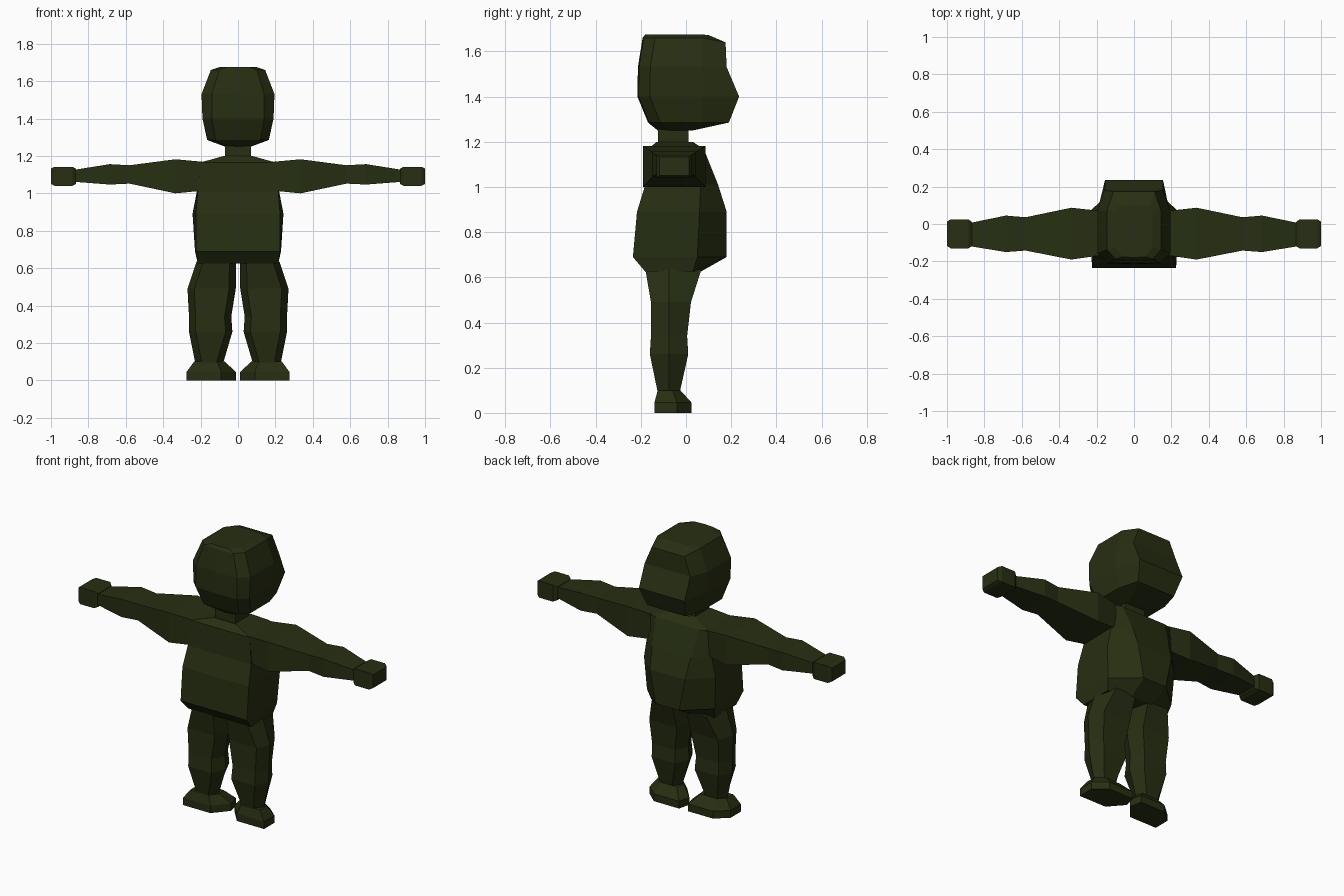
import bpy, bmesh

if "Cube" in bpy.data.objects:
    bpy.data.objects.remove(bpy.data.objects["Cube"])

green = bpy.data.materials.new("dark olive")
green.diffuse_color = (0.020, 0.028, 0.006, 1)
green.use_nodes = True
green.node_tree.nodes["Principled BSDF"].inputs["Base Color"].default_value = green.diffuse_color


def loft(name, rings):
    """Skin a stack of equal-sized rings, closing both ends."""
    bm = bmesh.new()
    rows = [[bm.verts.new(p) for p in ring] for ring in rings]
    n = len(rows[0])
    for a, b in zip(rows, rows[1:]):
        for i in range(n):
            j = (i + 1) % n
            bm.faces.new((a[i], a[j], b[j], b[i]))
    bm.faces.new(rows[0][::-1])
    bm.faces.new(rows[-1])
    bmesh.ops.recalc_face_normals(bm, faces=bm.faces)
    mesh = bpy.data.meshes.new(name)
    bm.to_mesh(mesh)
    bm.free()
    mesh.materials.append(green)
    obj = bpy.data.objects.new(name, mesh)
    bpy.context.collection.objects.link(obj)
    return obj


def flip(rings):
    return [[(-x, y, z) for x, y, z in ring] for ring in rings]


def mirrored_ring(half):
    """Complete a ring from its right half; points on x = 0 stay single."""
    return half + [(-x, y, z) for x, y, z in reversed(half) if x > 0]


# Head: (height, half width, front half width, front y, back y, back half width, back drop)
head = []
for z, w, wi, yf, yb, wb, drop in (
        (1.25, .07, .05, -.125, .03, .06, 0),
        (1.285, .165, .12, -.168, .19, .13, 0),
        (1.40, .19, .14, -.215, .235, .155, 0),
        (1.53, .195, .14, -.213, .18, .155, 0),
        (1.66, .145, .10, -.192, .175, .11, .02),
        (1.675, .10, .06, -.18, .10, .09, .003)):
    side_y = min(.07, yb - .02)
    head.append(mirrored_ring([(0, yf, z), (wi, yf + .005, z),
                               (w, yf + .055, z), (w, side_y, z),
                               (wb, yb, z - drop)]))
loft("head", head)

# Neck
loft("neck", [[(-.07, -.125, z), (.07, -.125, z), (.07, .01, z), (-.07, .01, z)]
              for z in (1.15, 1.26)])

# Torso: (height, front half width, front y, side half width, side y, back half width, back y)
torso = []
for z, wf, yf, w, ys, wb, yb in (
        (.625, .215, -.18, .215, .03, .07, .065),
        (.69, .225, -.235, .23, .05, .08, .18),
        (.89, .225, -.217, .243, .06, .12, .18),
        (1.01, .215, -.18, .22, .065, .13, .142),
        (1.165, .20, -.17, .20, .07, .15, .08),
        (1.20, .075, -.13, .075, .02, .05, .03)):
    torso.append(mirrored_ring([(wf, yf, z), (w, ys, z), (wb, yb, z)]))
loft("torso", torso)


def box_rings(table):
    """Rectangular sections along x: (x, y low, y high, z low, z high)."""
    return [[(x, y0, z0), (x, y1, z0), (x, y1, z1), (x, y0, z1)]
            for x, y0, y1, z0, z1 in table]


arm = box_rings(((.18, -.168, .07, 1.015, 1.168), (.335, -.19, .087, 1.0, 1.182),
                 (.58, -.142, .036, 1.052, 1.15), (.685, -.15, .045, 1.047, 1.156),
                 (.88, -.118, .005, 1.062, 1.125)))
hand = box_rings(((.865, -.118, .01, 1.05, 1.13), (.885, -.13, .025, 1.04, 1.142),
                  (.98, -.13, .025, 1.04, 1.142), (1.0, -.118, .013, 1.05, 1.132)))

# Leg hexagons: (height, inner x, outer x, front y, back y)
leg = []
for z, xi, xo, yf, yb in ((.09, .08, .228, -.125, -.028),
                          (.26, .03, .262, -.16, .01),
                          (.34, .036, .262, -.155, .005),
                          (.49, .012, .27, -.155, .022),
                          (.635, .010, .222, -.18, .068)):
    ym, c = -.075, .036
    leg.append([(xo, ym, z), (xo - c, yb, z), (xi + c, yb, z),
                (xi, ym, z), (xi + c, yf, z), (xo - c, yf, z)])

# Foot with chamfered corners
sole = [(.275, -.14), (.09, -.14), (.012, -.05), (.03, .025), (.2, .025), (.275, -.04)]
ankle = [(.235, -.125), (.11, -.125), (.07, -.08), (.08, -.025), (.19, -.025), (.235, -.06)]
foot = [[(x, y, z) for x, y in outline]
        for z, outline in ((0, sole), (.045, sole), (.1, ankle))]

for part, rings in (("arm", arm), ("hand", hand), ("leg", leg), ("foot", foot)):
    loft("right_" + part, rings)
    loft("left_" + part, flip(rings))
